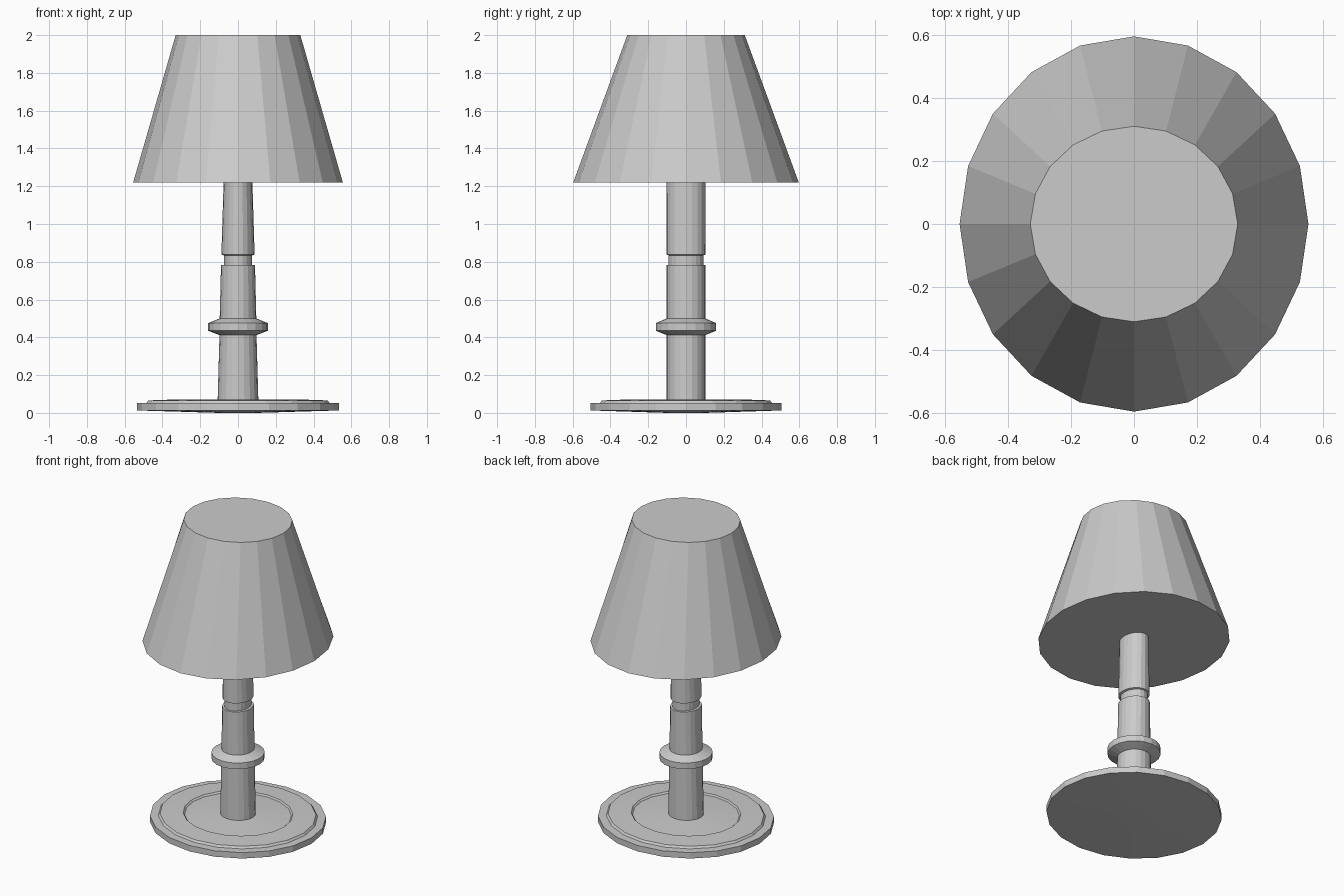
import bpy
from math import sin, cos, tau

if "Cube" in bpy.data.objects:
    bpy.data.objects.remove(bpy.data.objects["Cube"])

SIDES = 20


def turned(name, rings):
    """Closed elliptical turning: each ring is (x radius, y radius, z), bottom to top."""
    verts = [(rx * cos(tau * i / SIDES), ry * sin(tau * i / SIDES), z)
             for rx, ry, z in rings for i in range(SIDES)]
    faces = [tuple(reversed(range(SIDES))),
             tuple(range(len(verts) - SIDES, len(verts)))]
    for r in range(len(rings) - 1):
        a, b = r * SIDES, (r + 1) * SIDES
        for i in range(SIDES):
            j = (i + 1) % SIDES
            faces.append((a + i, a + j, b + j, b + i))
    mesh = bpy.data.meshes.new(name)
    mesh.from_pydata(verts, [], faces)
    obj = bpy.data.objects.new(name, mesh)
    bpy.context.collection.objects.link(obj)
    return obj


# Broad foot with a raised step and a shallow dished centre
turned("base", [
    (0.10, 0.10, 0.0),
    (0.535, 0.505, 0.013),
    (0.535, 0.505, 0.052),
    (0.485, 0.455, 0.053),
    (0.475, 0.445, 0.066),
    (0.335, 0.312, 0.071),
    (0.325, 0.305, 0.061),
    (0.105, 0.100, 0.072),
])

# Tapering stem with a collar and a narrow groove
turned("stem", [
    (0.108, 0.102, 0.06),
    (0.098, 0.102, 0.412),
    (0.158, 0.160, 0.435),
    (0.158, 0.160, 0.475),
    (0.097, 0.102, 0.50),
    (0.090, 0.102, 0.782),
    (0.075, 0.092, 0.784),
    (0.075, 0.092, 0.834),
    (0.088, 0.102, 0.838),
    (0.076, 0.102, 1.23),
])

# Closed tapered shade
turned("lampshade", [
    (0.555, 0.597, 1.22),
    (0.330, 0.311, 2.0),
])
